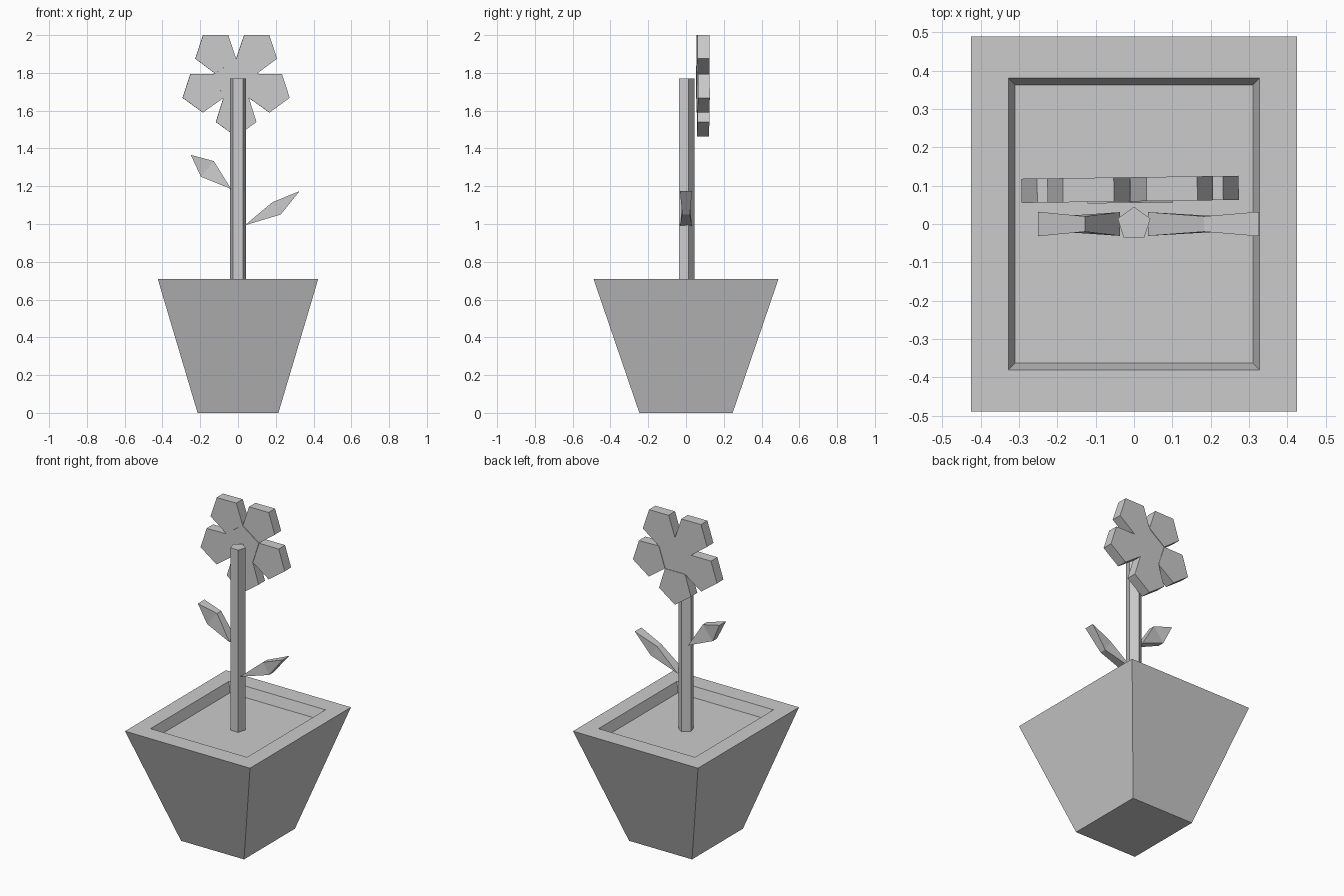
import bpy, bmesh
from math import sin, cos, radians
from mathutils import Vector, Matrix

if "Cube" in bpy.data.objects:
    bpy.data.objects.remove(bpy.data.objects["Cube"])


def loft(name, rings):
    """Skin a list of equal-length vertex rings and cap both ends."""
    bm = bmesh.new()
    rings = [[bm.verts.new(p) for p in ring] for ring in rings]
    n = len(rings[0])
    for a, b in zip(rings, rings[1:]):
        for i in range(n):
            j = (i + 1) % n
            bm.faces.new((a[i], a[j], b[j], b[i]))
    bm.faces.new(rings[0])
    bm.faces.new(rings[-1])
    bmesh.ops.recalc_face_normals(bm, faces=bm.faces)
    mesh = bpy.data.meshes.new(name)
    bm.to_mesh(mesh)
    bm.free()
    obj = bpy.data.objects.new(name, mesh)
    bpy.context.collection.objects.link(obj)
    return obj


def rect(x, y, z):
    return [(-x, -y, z), (x, -y, z), (x, y, z), (-x, y, z)]


def polar(r, deg):
    return (r * cos(radians(deg)), r * sin(radians(deg)))


def slab(name, outline, y0, y1):
    """Extrude an x-z outline along y."""
    return loft(name, [[(x, y, z) for x, z in outline] for y in (y0, y1)])


# Tapered pot with a rim and a shallow recess for the soil
loft("pot", [rect(0.214, 0.247, 0), rect(0.425, 0.49, 0.71),
             rect(0.328, 0.381, 0.71), rect(0.31, 0.363, 0.65)])

# Five-sided stem
pentagon = [polar(0.045, 90 + 72 * i) for i in range(5)]
loft("stem", [[(x, y, z) for x, y in pentagon] for z in (0.65, 1.77)])

# Flower: pentagonal petals around a pentagonal centre
place = Matrix.Translation((-0.01, 0.09, 1.76)) @ Matrix.Rotation(radians(0.8), 4, 'Z')
for i in range(5):
    a = -90 + 72 * i
    outline = [polar(0.115, a - 36), polar(0.245, a - 26), polar(0.298, a),
               polar(0.245, a + 26), polar(0.115, a + 36)]
    slab(f"petal_{i + 1}", outline, -0.031, 0.032).matrix_world = place
centre = [polar(0.117, -54 + 72 * i) for i in range(5)]
slab("flower_centre", centre, -0.035, 0.029).matrix_world = place

# Diamond leaves, pinched at the middle corners
half_depth = (0.031, 0.02, 0.032, 0.02)
leaves = {
    "left_leaf": [(-0.036, 1.185), (-0.196, 1.25), (-0.25, 1.366), (-0.128, 1.333)],
    "right_leaf": [(0.036, 0.993), (0.226, 1.05), (0.326, 1.174), (0.183, 1.116)],
}
for name, pts in leaves.items():
    loft(name, [[(x, s * d, z) for (x, z), d in zip(pts, half_depth)] for s in (-1, 1)])
    # crease each face across the two middle corners
    mesh = bpy.data.objects[name].data
    bm = bmesh.new()
    bm.from_mesh(mesh)
    bm.verts.ensure_lookup_table()
    for k in (0, 4):
        bmesh.ops.connect_verts(bm, verts=[bm.verts[k + 1], bm.verts[k + 3]])
    bm.to_mesh(mesh)
    bm.free()
